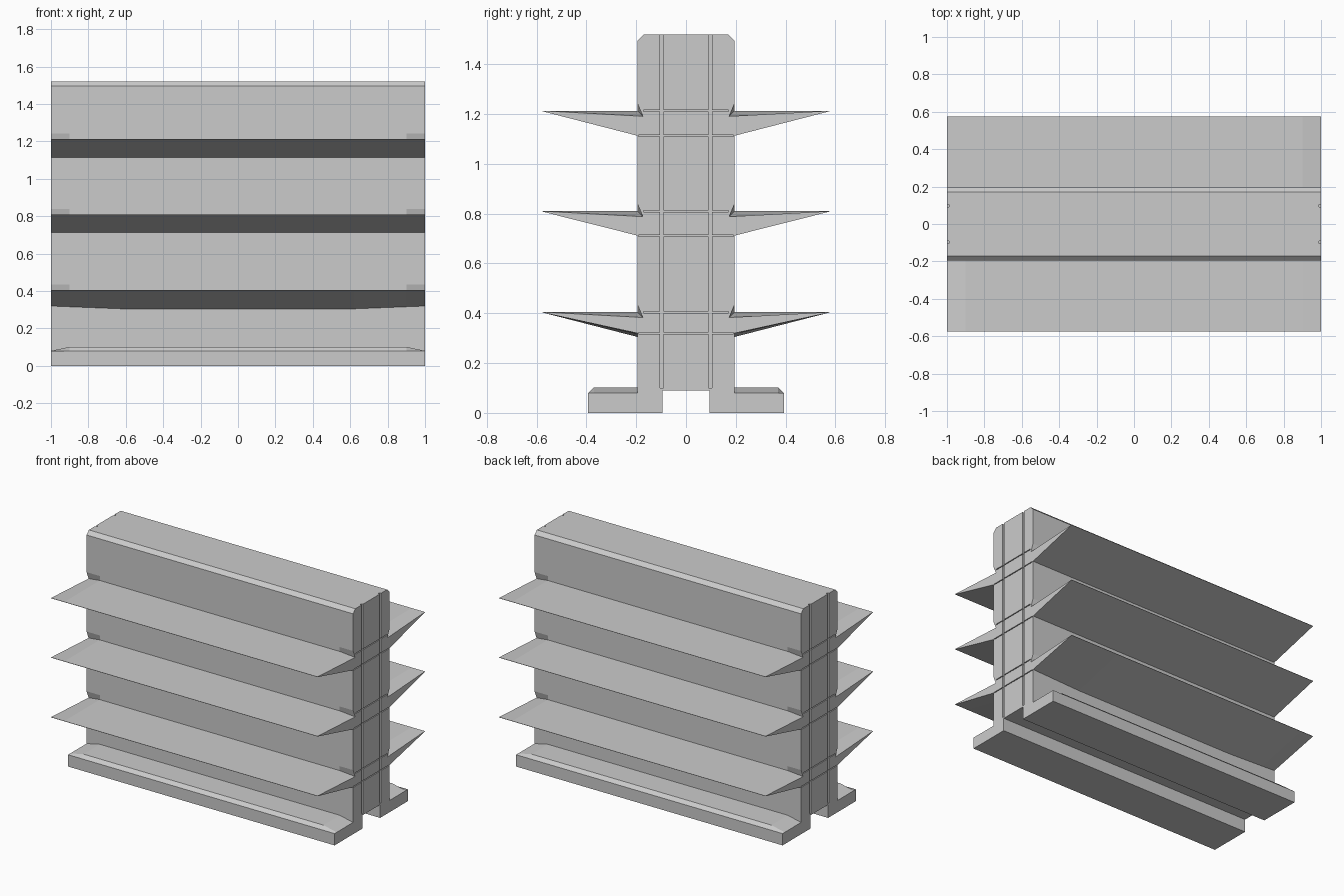
import bpy, bmesh

if "Cube" in bpy.data.objects:
    bpy.data.objects.remove(bpy.data.objects["Cube"])

FINS = [(0.32, 0.405), (0.712, 0.81), (1.113, 1.213)]   # root bottom, top of each fin
WALL = 0.195


def half_profile(end, low_root):
    """Cross-section (y, z) on the +y side, from the slot roof up to the top."""
    dip = 0.022 if end else 0.0          # fin roots and foot tops sink at the ends
    pts = [(0.095, 0.09), (0.095, 0), (0.393, 0), (0.393, 0.08),
           (0.37, 0.102 - dip), (WALL, 0.102 - dip), (WALL, 0.13)]
    for i, (zb, zt) in enumerate(FINS):
        pts += [(WALL, low_root if i == 0 else zb), (0.576, zt - 0.002), (0.576, zt),
                (WALL - dip, zt - dip), (WALL, zt + 0.03)]
    return pts + [(WALL, 1.495), (0.17, 1.52)]


def make_object(name, bm):
    bmesh.ops.recalc_face_normals(bm, faces=bm.faces)
    me = bpy.data.meshes.new(name)
    bm.to_mesh(me)
    bm.free()
    ob = bpy.data.objects.new(name, me)
    bpy.context.collection.objects.link(ob)
    return ob


# Finned wall with feet: mirrored section lofted along x
bm = bmesh.new()
rings = []
for x, end, low in [(-1, True, 0.32), (-0.9, False, 0.316), (-0.62, False, 0.305),
                    (0.62, False, 0.305), (0.9, False, 0.316), (1, True, 0.32)]:
    half = half_profile(end, low)
    loop = half + [(-y, z) for y, z in reversed(half)]
    rings.append([bm.verts.new((x, y, z)) for y, z in loop])
for a, b in zip(rings, rings[1:]):
    n = len(a)
    for i in range(n):
        j = (i + 1) % n
        bm.faces.new((a[i], a[j], b[j], b[i]))
bm.faces.new(rings[0])
bm.faces.new(rings[-1])
wall = make_object("finned_wall", bm)


def end_groove(name, y0, y1, z0, z1, depth):
    """Cut the same shallow groove into both end faces."""
    bm = bmesh.new()
    for s in (-1, 1):
        vs = bmesh.ops.create_cube(bm, size=1)["verts"]
        for v in vs:
            v.co = (s * (1.02 if v.co.x > 0 else 1 - depth),
                    y1 if v.co.y > 0 else y0, z1 if v.co.z > 0 else z0)
    cutter = make_object(name, bm)
    cutter.hide_render = True
    cutter.hide_set(True)
    mod = wall.modifiers.new(name, "BOOLEAN")
    mod.operation = "DIFFERENCE"
    mod.solver = "EXACT"
    mod.object = cutter
    return cutter


# Vertical joint grooves, then seams level with each fin
cutters = [end_groove("vertical_groove_cutter", min(s * 0.09, s * 0.105), max(s * 0.09, s * 0.105),
                      0.1, 1.6, 0.012) for s in (-1, 1)]
for zb, zt in FINS:
    cutters.append(end_groove("lower_seam_cutter", -0.19, 0.19, zb - 0.003, zb + 0.003, 0.009))
    cutters.append(end_groove("upper_seam_cutter", -0.17, 0.17, zt - 0.003, zt + 0.003, 0.009))

# Apply the cuts and drop the helpers
bpy.context.view_layer.objects.active = wall
wall.select_set(True)
for mod in list(wall.modifiers):
    bpy.ops.object.modifier_apply(modifier=mod.name)
for c in cutters:
    bpy.data.objects.remove(c)
